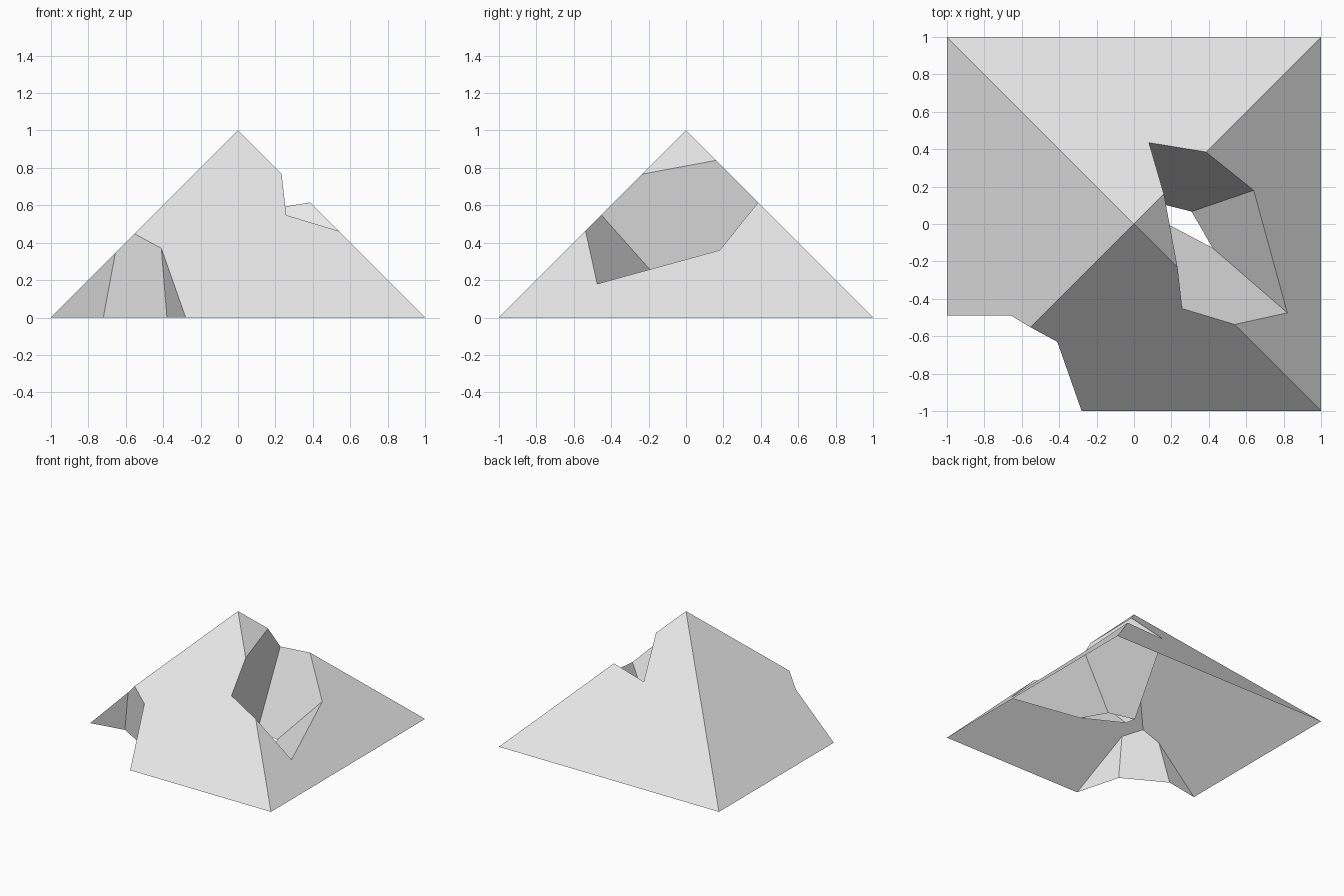
import bpy, bmesh
from mathutils import Vector

cube = bpy.data.objects.get("Cube")
if cube:
    bpy.data.objects.remove(cube, do_unlink=True)

stone = bpy.data.materials.new("pale_grey")
stone.use_nodes = True
stone.diffuse_color = (0.8, 0.8, 0.8, 1)
stone.node_tree.nodes["Principled BSDF"].inputs["Base Color"].default_value = (0.8, 0.8, 0.8, 1)


def add_object(name, bm):
    bmesh.ops.recalc_face_normals(bm, faces=bm.faces)
    mesh = bpy.data.meshes.new(name)
    bm.to_mesh(mesh)
    bm.free()
    obj = bpy.data.objects.new(name, mesh)
    bpy.context.collection.objects.link(obj)
    return obj


def rock_cutter(name, inside, planes):
    """Large block trimmed by planes, each given by three points."""
    bm = bmesh.new()
    bmesh.ops.create_cube(bm, size=5)
    for points in planes:
        a, b, c = map(Vector, points)
        normal = (b - a).cross(c - a).normalized()
        if normal.dot(Vector(inside) - a) > 0:
            normal.negate()
        bmesh.ops.bisect_plane(bm, geom=bm.verts[:] + bm.edges[:] + bm.faces[:],
                               plane_co=a, plane_no=normal, clear_outer=True)
        rim = [e for e in bm.edges if e.is_boundary]
        bmesh.ops.edgeloop_fill(bm, edges=rim)
    obj = add_object(name, bm)
    obj.hide_render = True
    return obj


# Four-sided pyramid
bm = bmesh.new()
corners = [bm.verts.new((x, y, 0)) for x, y in ((-1, -1), (1, -1), (1, 1), (-1, 1))]
apex = bm.verts.new((0, 0, 1))
bm.faces.new(corners)
for i in range(4):
    bm.faces.new((corners[i], corners[(i + 1) % 4], apex))
pyramid = add_object("broken_pyramid", bm)
pyramid.data.materials.append(stone)

# Missing front corner: side, middle and front break surfaces
middle_low, middle_high = (-.38, -.632, 0), (-.41, -.63, .37)
side_low, side_high = (-.72, -.44, 0), (-.67, -.49, .33)
corner_cutter = rock_cutter("corner_cutter", (-.9, -.9, .02), [
    (middle_low, side_low, middle_high),
    (side_low, side_high, (-1, -.49, 0)),
    (middle_low, middle_high, (-.28, -1, 0)),
])

# Deep bite in the left slope: inner, back, outer and front walls
inner_top, inner_back = (.16, .16, .84), (.08, .435, .565)
ridge_back, slope_back = (.385, .385, .615), (.64, .18, .36)
slope_front, ridge_front = (.82, -.475, .18), (.537, -.537, .463)
bite_cutter = rock_cutter("bite_cutter", (.4, 0, .5), [
    (inner_top, (.233, -.233, .767), inner_back),
    (inner_back, ridge_back, slope_back),
    (slope_back, slope_front, (.3, .08, 0)),
    (ridge_front, (.25, -.45, .55), slope_front),
])

# Carve the breaks out of the pyramid
cutters = (corner_cutter, bite_cutter)
for cutter in cutters:
    mod = pyramid.modifiers.new(cutter.name, "BOOLEAN")
    mod.operation = "DIFFERENCE"
    mod.solver = "EXACT"
    mod.object = cutter
bpy.context.view_layer.update()
evaluated = pyramid.evaluated_get(bpy.context.evaluated_depsgraph_get())
carved = bpy.data.meshes.new_from_object(evaluated)
pyramid.modifiers.clear()
pyramid.data = carved
for cutter in cutters:
    bpy.data.objects.remove(cutter, do_unlink=True)

# Open underside
bm = bmesh.new()
bm.from_mesh(carved)
base = [f for f in bm.faces if all(v.co.z < .001 for v in f.verts)]
bmesh.ops.delete(bm, geom=base, context="FACES")
for face in bm.faces:
    face.smooth = False
    face.material_index = 0
bm.to_mesh(carved)
bm.free()
carved.materials.clear()
carved.materials.append(stone)
